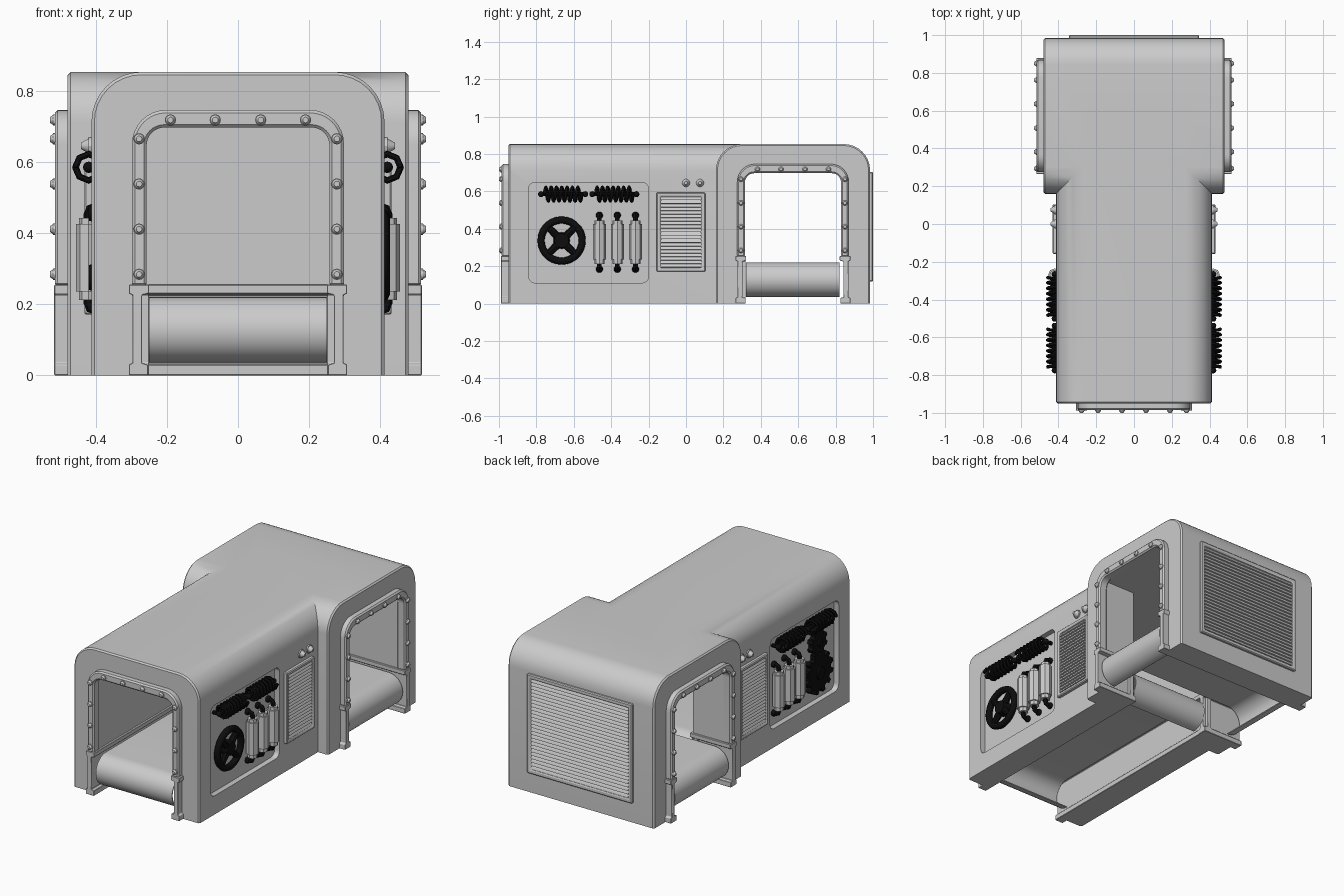
import bpy, bmesh
from math import pi, sin, cos, radians
from mathutils import Matrix, Vector

if "Cube" in bpy.data.objects:
    bpy.data.objects.remove(bpy.data.objects["Cube"])

C = 0.572                                  # y centre of the cross tunnel
dark = bpy.data.materials.new("black_rubber")
dark.diffuse_color = (0.004, 0.004, 0.004, 1)
dark.use_nodes = True
dark.node_tree.nodes["Principled BSDF"].inputs["Base Color"].default_value = dark.diffuse_color


def rot(deg):
    return Matrix.Rotation(radians(deg), 4, 'Z')


def finish(ob, mat=None, angle=30):
    bpy.ops.object.select_all(action='DESELECT')
    ob.select_set(True)
    bpy.context.view_layer.objects.active = ob
    for m in list(ob.modifiers):
        bpy.ops.object.modifier_apply(modifier=m.name)
    bpy.ops.object.shade_smooth_by_angle(angle=radians(angle))
    if mat:
        ob.data.materials.append(mat)
    return ob


def new_object(name, bm, mat=None, bevel=0, done=True):
    bmesh.ops.recalc_face_normals(bm, faces=bm.faces)
    me = bpy.data.meshes.new(name)
    bm.to_mesh(me)
    bm.free()
    ob = bpy.data.objects.new(name, me)
    bpy.context.collection.objects.link(ob)
    if bevel:
        b = ob.modifiers.new("bevel", 'BEVEL')
        b.width, b.segments, b.limit_method, b.angle_limit = bevel, 1, 'ANGLE', radians(40)
    return finish(ob, mat) if done else ob


def prism(name, pts, a, b, M=Matrix(), mat=None, bevel=0, recess=None, done=True):
    """Extrude a profile (u, z) along local y from a to b; front cap is at a."""
    bm = bmesh.new()
    f = bm.faces.new([bm.verts.new((u, a, z)) for u, z in pts])
    ext = bmesh.ops.extrude_face_region(bm, geom=[f], use_keep_orig=True)["geom"]
    bmesh.ops.translate(bm, vec=(0, b - a, 0), verts=[v for v in ext if isinstance(v, bmesh.types.BMVert)])
    bmesh.ops.recalc_face_normals(bm, faces=bm.faces)
    if recess:
        bmesh.ops.inset_region(bm, faces=[f], thickness=recess[0], use_even_offset=True)
        bmesh.ops.inset_region(bm, faces=[f], thickness=0.002, depth=-recess[1], use_even_offset=True)
    bmesh.ops.transform(bm, matrix=M, verts=bm.verts)
    return new_object(name, bm, mat, bevel, done)


def arc(cx, cz, r, a0, a1, n=8):
    return [(cx + r * cos(radians(a0 + (a1 - a0) * i / n)),
             cz + r * sin(radians(a0 + (a1 - a0) * i / n))) for i in range(n + 1)]


def arch(h, z0, top, r):
    return [(h, z0)] + arc(h - r, top - r, r, 0, 90) + arc(r - h, top - r, r, 90, 180) + [(-h, z0)]


def rrect(cx, cz, w, h, r):
    x, z = w / 2 - r, h / 2 - r
    return (arc(cx + x, cz + z, r, 0, 90, 4) + arc(cx - x, cz + z, r, 90, 180, 4)
            + arc(cx - x, cz - z, r, 180, 270, 4) + arc(cx + x, cz - z, r, 270, 360, 4))


def rect(cx, cz, w, h):
    return [(cx + i * w / 2, cz + j * h / 2) for i, j in ((1, 1), (-1, 1), (-1, -1), (1, -1))]


def cone(bm, p0, p1, r0, r1, n=12):
    p0, p1 = Vector(p0), Vector(p1)
    q = (p1 - p0).to_track_quat('Z', 'Y').to_matrix().to_4x4()
    bmesh.ops.create_cone(bm, cap_ends=True, segments=n, radius1=r0, radius2=r1,
                          depth=(p1 - p0).length, matrix=Matrix.Translation((p0 + p1) / 2) @ q)


def ball(bm, p, r):
    bmesh.ops.create_uvsphere(bm, u_segments=12, v_segments=8, radius=r, matrix=Matrix.Translation(p))


def tube(name, pts, r):
    cu = bpy.data.curves.new(name, 'CURVE')
    cu.dimensions, cu.bevel_depth, cu.bevel_resolution, cu.use_fill_caps = '3D', r, 1, True
    sp = cu.splines.new('POLY')
    sp.points.add(len(pts) - 1)
    for p, q in zip(sp.points, pts):
        p.co = (*q, 1)
    ob = bpy.data.objects.new(name, cu)
    bpy.context.collection.objects.link(ob)
    bpy.ops.object.select_all(action='DESELECT')
    ob.select_set(True)
    bpy.context.view_layer.objects.active = ob
    bpy.ops.object.convert(target='MESH')
    return finish(bpy.context.object, dark, 50)


def vent(name, M, cx, cz, w, h, front, back, n, rim):
    """Louvred vent: rimmed plate with a sawtooth grille inside."""
    prism(name + "_rim", rect(cx, cz, w, h), front, back, M, bevel=0.005, recess=(rim, 0.012))
    hh, ww = h / 2 - rim - 0.002, w / 2 - rim - 0.002
    p = 2 * hh / n
    saw = [(front + 0.014, cz - hh)]
    for i in range(n):
        z = cz - hh + i * p
        saw += [(front + 0.002, z + 0.1 * p), (front + 0.003, z + 0.4 * p), (front + 0.011, z + p)]
    saw.append((front + 0.014, cz + hh))
    prism(name + "_louvres", saw, -ww, ww, M @ Matrix.Translation((cx, 0, 0)) @ rot(90))


# T-shaped housing with tunnels and side recesses cut out, open at the bottom
cross = Matrix.Translation((0, C, 0)) @ rot(90)
shell = arch(0.412, -0.05, 0.853, 0.14)
housing = prism("housing", shell, -0.95, 0.62, bevel=0.008, done=False)
tools = [(prism("cross_body", shell, -0.479, 0.479, cross, bevel=0.008), 'UNION')]
hole = [(0.272, -0.1), (0.272, 0.24), (0.262, 0.24), (0.262, 0.70),
        (-0.262, 0.70), (-0.262, 0.24), (-0.272, 0.24), (-0.272, -0.1)]
tools.append((prism("main_cut", hole, -1.2, C + 0.1), 'DIFFERENCE'))
tools.append((prism("cross_cut", hole, -0.8, 0.8, cross), 'DIFFERENCE'))
tools.append((prism("base_cut", rect(0, -0.1, 2, 0.2), -2, 2), 'DIFFERENCE'))
for s in (1, -1):
    tools.append((prism("recess_cut", rrect(s * -0.521, 0.379, 0.642, 0.537, 0.035),
                        -0.5, -0.38, rot(90 * s)), 'DIFFERENCE'))
for t, op in tools:
    m = housing.modifiers.new(op, 'BOOLEAN')
    m.object, m.operation, m.solver = t, op, 'EXACT'
finish(housing)
for t, op in tools:
    bpy.data.objects.remove(t)

# Bolted arch frames round the three openings
band = arch(0.298, 0.25, 0.746, 0.095) + arch(0.257, 0.25, 0.697, 0.05)[::-1]
spots = [(u, 0.718) for u in (-0.19, -0.064, 0.064, 0.19)] + [
    (u, z) for u in (-0.278, 0.278) for z in (0.284, 0.411, 0.538, 0.665)]
for name, M, face in (("front", Matrix(), 0.95), ("right", cross, 0.479),
                      ("left", Matrix.Translation((0, C, 0)) @ rot(-90), 0.479)):
    f = face + 0.036
    prism(name + "_frame", band, -f, 0.02 - face, M, bevel=0.008)
    bm = bmesh.new()
    for u, z in spots:
        cone(bm, (u, 0.002 - f, z), (u, -f - 0.005, z), 0.016, 0.016)
        cone(bm, (u, -f - 0.005, z), (u, -f - 0.014, z), 0.014, 0.008)
    bmesh.ops.transform(bm, matrix=M, verts=bm.verts)
    new_object(name + "_frame_bolts", bm)

# I-shaped rails beside the belts
for s in (1, -1):
    beam = [(s * u, z) for u, z in ((0.253, 0), (0.307, 0), (0.307, 0.03), (0.297, 0.035), (0.297, 0.225),
            (0.307, 0.23), (0.307, 0.255), (0.25, 0.255), (0.25, 0.23), (0.27, 0.225), (0.27, 0.035), (0.253, 0.03))]
    prism("main_rail", beam, -0.988, C - 0.253, bevel=0.002)
    if s > 0:
        prism("back_rail", beam, -0.517, 0.517, cross, bevel=0.002)
    else:
        for a, b in ((-0.517, -0.25), (0.25, 0.517)):
            prism("cross_rail", beam, a, b, cross, bevel=0.002)


# Conveyor belts: thin sheets curled under at both ends, open below
def belt(a, b, r=0.0925, z=0.128, t=0.006):
    outer = arc(b - r, z, r, -90, 90, 16) + arc(a + r, z, r, 90, 270, 16)
    inner = arc(b - r, z, r - t, -90, 90, 16) + arc(a + r, z, r - t, 90, 270, 16)
    return outer + inner[::-1]


prism("main_belt", belt(-0.975, 0.315), -0.25, 0.25, rot(90))
prism("cross_belt", belt(-0.505, 0.505), -0.25, 0.25, Matrix.Translation((0, C, 0)))

# Rear vent
vent("rear_vent", rot(180), 0, 0.411, 0.69, 0.587, -1.0, -0.975, 26, 0.024)


def gear(name, y, z, r, teeth):
    pts = []
    for i in range(teeth):
        for k, q in ((0, 0.8), (0.25, 0.8), (0.4, 1), (0.75, 1), (0.9, 0.8)):
            t = 2 * pi * (i + k) / teeth
            pts.append((-y + r * q * cos(t), z + r * q * sin(t)))
    prism(name, pts, -0.411, -0.376, rot(-90), dark)
    bm = bmesh.new()
    cone(bm, (-0.378, y, z), (-0.42, y, z), r * 0.35, r * 0.28)
    new_object(name + "_hub", bm, dark)


for s, side in ((1, "right"), (-1, "left")):
    # Side vent and lamp studs
    vent(side + "_vent", rot(90 * s), s * -0.027, 0.382, 0.262, 0.423, -0.432, -0.405, 20, 0.02)
    bm = bmesh.new()
    for y in (0.0, 0.075):
        cone(bm, (s * 0.405, y, 0.645), (s * 0.42, y, 0.645), 0.025, 0.025, 12)
        cone(bm, (s * 0.42, y, 0.645), (s * 0.441, y, 0.645), 0.021, 0.009, 12)
    new_object(side + "_studs", bm)

    # Coil springs on rods
    for y in (-0.657, -0.383):
        tube(side + "_spring", [(s * (0.42 + 0.037 * cos(i * pi / 4)), y - 0.1 + 0.2 * i / 56,
                                 0.585 + 0.037 * sin(i * pi / 4)) for i in range(57)], 0.0095)
        bm = bmesh.new()
        cone(bm, (s * 0.42, y - 0.12, 0.585), (s * 0.42, y + 0.12, 0.585), 0.011, 0.011, 8)
        for e in (-1, 1):
            ball(bm, (s * 0.42, y + e * 0.118, 0.585), 0.016)
            cone(bm, (s * 0.375, y + e * 0.118, 0.585), (s * 0.42, y + e * 0.118, 0.585), 0.011, 0.011, 8)
        new_object(side + "_spring_rod", bm, dark)

    # Canisters with hoses into the panel
    for y in (-0.463, -0.367, -0.27):
        bm = bmesh.new()
        cone(bm, (s * 0.42, y, 0.235), (s * 0.42, y, 0.425), 0.035, 0.035, 8)
        cone(bm, (s * 0.42, y, 0.212), (s * 0.42, y, 0.443), 0.027, 0.027, 8)
        new_object(side + "_canister", bm)
        for e in (-1, 1):
            z = 0.328 + e * 0.11
            tube(side + "_hose", [(s * 0.42, y, z), (s * 0.42, y, z + e * 0.015), (s * 0.415, y, z + e * 0.029),
                                  (s * 0.4, y, z + e * 0.034), (s * 0.375, y, z + e * 0.034)], 0.014)
            bm = bmesh.new()
            ball(bm, (s * 0.388, y, z + e * 0.034), 0.019)
            new_object(side + "_hose_fitting", bm, dark)

# Hand wheel on the right side
bpy.ops.mesh.primitive_torus_add(major_radius=0.11, minor_radius=0.019, major_segments=28, minor_segments=8,
                                 location=(0.408, -0.665, 0.337), rotation=(0, pi / 2, 0))
bpy.context.object.name = "hand_wheel"
finish(bpy.context.object, dark, 50)
bm = bmesh.new()
cone(bm, (0.378, -0.665, 0.337), (0.425, -0.665, 0.337), 0.045, 0.038, 16)
for k in range(4):
    dy, dz = cos(pi / 4 + k * pi / 2), sin(pi / 4 + k * pi / 2)
    cone(bm, (0.404, -0.665 + 0.03 * dy, 0.337 + 0.03 * dz),
         (0.406, -0.665 + 0.11 * dy, 0.337 + 0.11 * dz), 0.021, 0.017, 8)
new_object("wheel_spokes", bm, dark)

# Meshing gears on the left side
gear("large_gear", -0.67, 0.275, 0.125, 12)
gear("small_gear", -0.665, 0.455, 0.075, 8)
